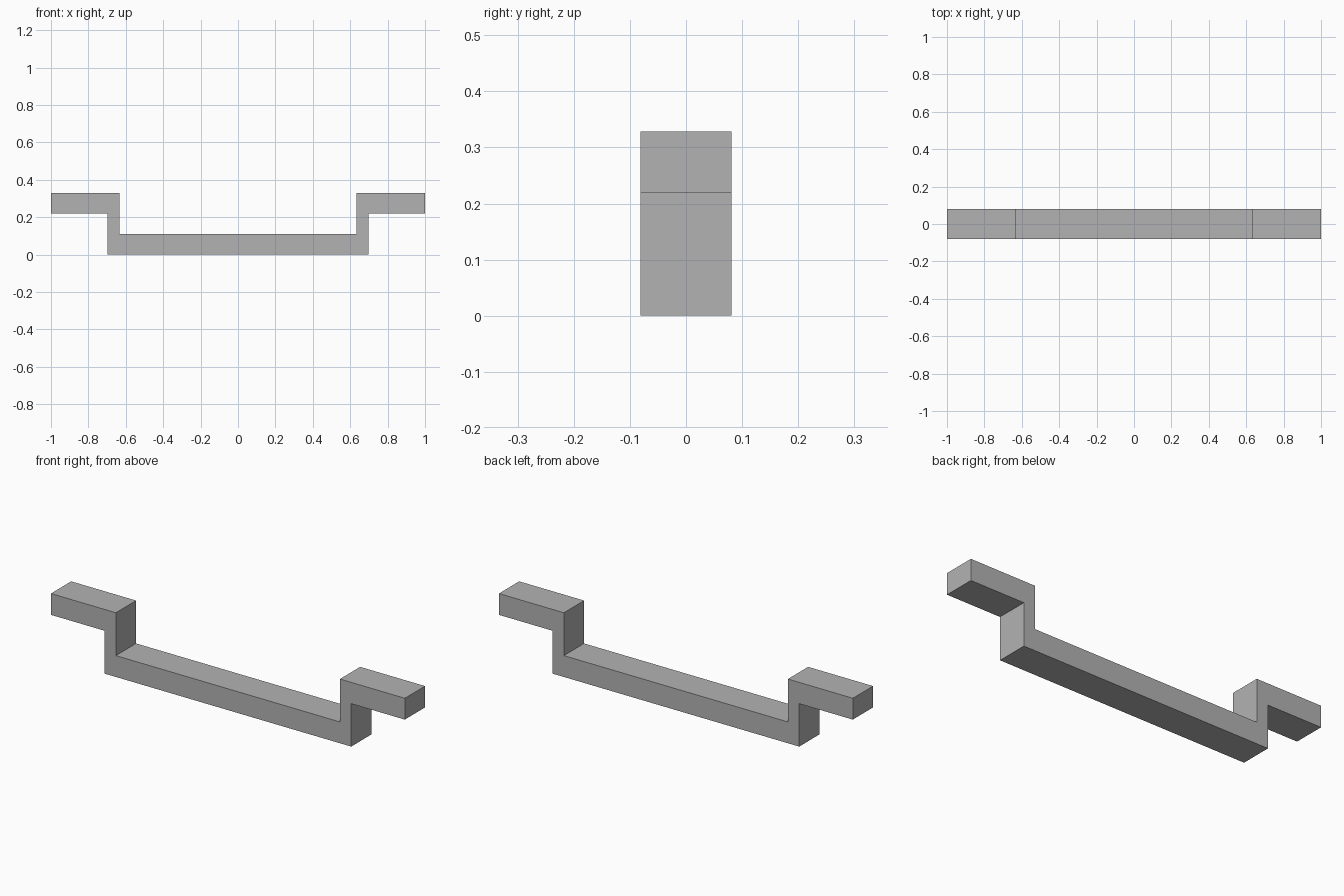
import bpy
import bmesh

cube = bpy.data.objects.get("Cube")
if cube:
    bpy.data.objects.remove(cube, do_unlink=True)

# Plain grey finish
grey = bpy.data.materials.new("plain_grey")
grey.use_nodes = True
colour = (0.45, 0.45, 0.45, 1)
grey.diffuse_color = colour
grey.node_tree.nodes["Principled BSDF"].inputs["Base Color"].default_value = colour

# Right half of the stepped outline, mirrored into a closed loop
DEPTH = 0.163
half = [(0.697, 0), (0.697, 0.219), (1, 0.219),
        (1, 0.328), (0.633, 0.328), (0.633, 0.109)]
outline = half + [(-x, z) for x, z in reversed(half)]

# Extrude the outline through the depth of the bracket
bm = bmesh.new()
face = bm.faces.new([bm.verts.new((x, -DEPTH / 2, z)) for x, z in outline])
result = bmesh.ops.extrude_face_region(bm, geom=[face])
moved = [v for v in result["geom"] if isinstance(v, bmesh.types.BMVert)]
bmesh.ops.translate(bm, verts=moved, vec=(0, DEPTH, 0))
bmesh.ops.recalc_face_normals(bm, faces=bm.faces)

mesh = bpy.data.meshes.new("stepped_bracket")
bm.to_mesh(mesh)
bm.free()
mesh.materials.append(grey)
bracket = bpy.data.objects.new("stepped_bracket", mesh)
bpy.context.collection.objects.link(bracket)
